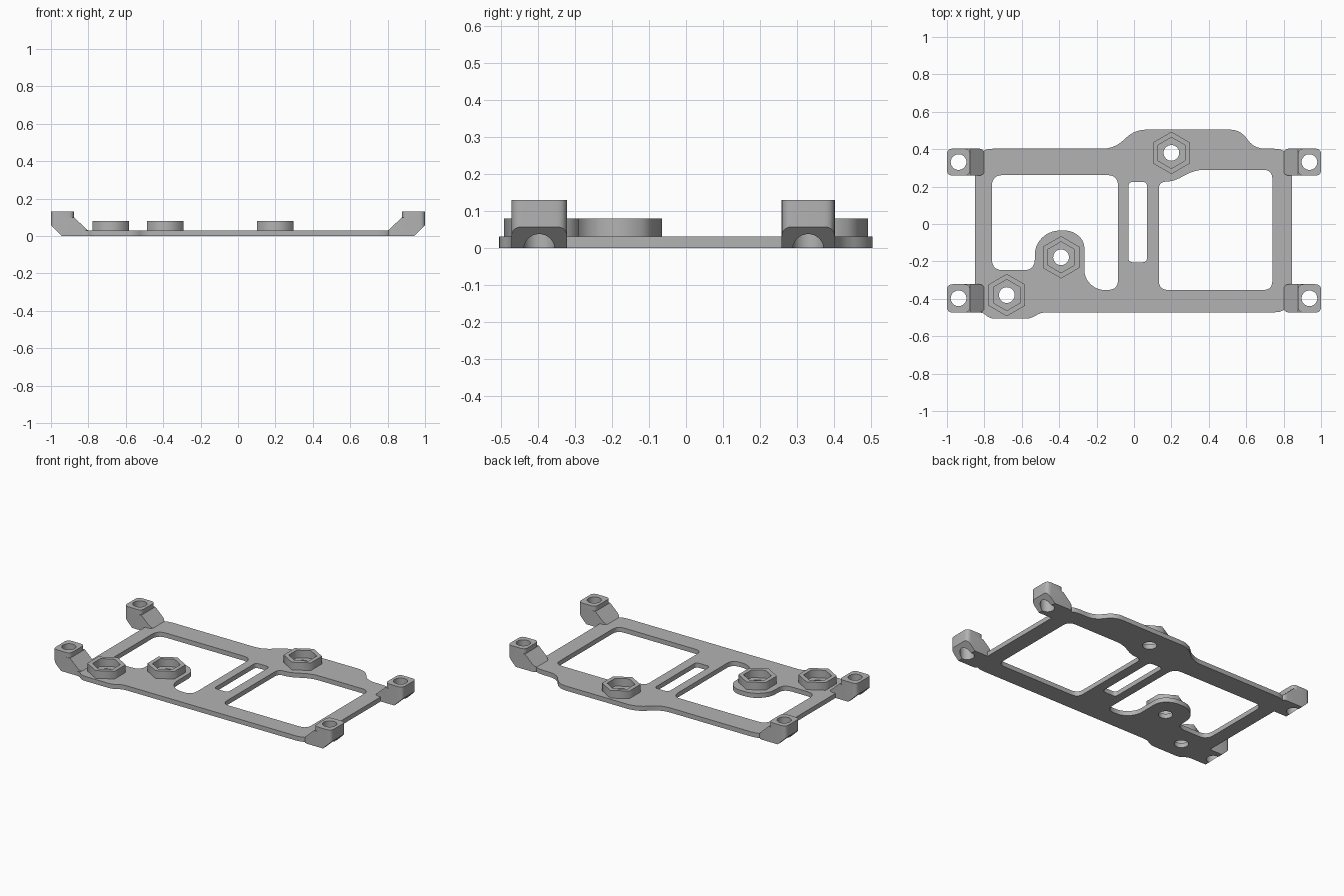
import bpy
import bmesh
from math import cos, sin, pi
from mathutils import Vector

cube = bpy.data.objects.get("Cube")
if cube:
    bpy.data.objects.remove(cube, do_unlink=True)

grey = bpy.data.materials.new("light grey")
grey.use_nodes = True
colour = (0.45, 0.45, 0.45, 1)
grey.diffuse_color = colour
grey.node_tree.nodes["Principled BSDF"].inputs["Base Color"].default_value = colour


def rounded(points, radius, steps=5):
    """Round every corner of a closed outline."""
    out = []
    for i, p in enumerate(points):
        p = Vector(p)
        a = Vector(points[i - 1]) - p
        b = Vector(points[(i + 1) % len(points)]) - p
        r = min(radius, a.length * 0.49, b.length * 0.49)
        start, end = p + a.normalized() * r, p + b.normalized() * r
        for k in range(steps + 1):
            t = k / steps
            out.append(start * (1 - t) ** 2 + p * 2 * t * (1 - t) + end * t * t)
    return out


def ring(centre, radius, sides):
    """Regular polygon with a corner pointing along y."""
    return [(centre[0] + radius * sin(2 * pi * k / sides),
             centre[1] + radius * cos(2 * pi * k / sides)) for k in range(sides)]


def rect(x0, x1, y0, y1):
    return [(x0, y0), (x1, y0), (x1, y1), (x0, y1)]


def slab(name, loops, z0, z1):
    """Extrude an outline with holes from z0 to z1."""
    curve = bpy.data.curves.new(name, "CURVE")
    curve.dimensions = "2D"
    curve.fill_mode = "BOTH"
    curve.extrude = (z1 - z0) / 2
    for loop in loops:
        spline = curve.splines.new("POLY")
        spline.points.add(len(loop) - 1)
        for point, co in zip(spline.points, loop):
            point.co = (co[0], co[1], 0, 1)
        spline.use_cyclic_u = True
    source = bpy.data.objects.new(name + "_outline", curve)
    bpy.context.collection.objects.link(source)
    graph = bpy.context.evaluated_depsgraph_get()
    mesh = bpy.data.meshes.new_from_object(source.evaluated_get(graph))
    bpy.data.objects.remove(source, do_unlink=True)
    bm = bmesh.new()
    bm.from_mesh(mesh)
    bmesh.ops.remove_doubles(bm, verts=bm.verts, dist=0.0002)
    bmesh.ops.translate(bm, verts=bm.verts, vec=(0, 0, (z0 + z1) / 2))
    bmesh.ops.recalc_face_normals(bm, faces=bm.faces)
    return finish(name, bm, mesh)


def finish(name, bm, mesh):
    bm.to_mesh(mesh)
    bm.free()
    mesh.materials.clear()
    mesh.materials.append(grey)
    obj = bpy.data.objects.new(name, mesh)
    bpy.context.collection.objects.link(obj)
    return obj


def smooth(obj):
    bpy.ops.object.select_all(action="DESELECT")
    obj.select_set(True)
    bpy.context.view_layer.objects.active = obj
    bpy.ops.object.shade_smooth_by_angle(angle=0.6)


THICK, HOLE = 0.03, 0.042
bosses = {"back_boss": (0.2, 0.38), "middle_boss": (-0.39, -0.178),
          "front_boss": (-0.68, -0.38)}

# Flat frame with its windows and screw holes
outline = [(-0.85, -0.473), (-0.81, -0.473), (-0.77, -0.506), (-0.55, -0.506),
           (-0.5, -0.473), (0.845, -0.473), (0.845, 0.403), (0.64, 0.403),
           (0.57, 0.505), (0.0, 0.505), (-0.1, 0.403), (-0.85, 0.403)]
left_window = [(-0.76, 0.262), (-0.085, 0.262), (-0.085, -0.353),
               (-0.2, -0.353), (-0.265, -0.29), (-0.265, -0.09),
               (-0.33, -0.035), (-0.45, -0.035), (-0.53, -0.11),
               (-0.53, -0.247), (-0.76, -0.247)]
right_window = [(0.133, 0.225), (0.21, 0.228), (0.33, 0.29), (0.74, 0.29),
                (0.74, -0.353), (0.133, -0.353)]
plate = slab("frame_plate",
             [rounded(outline, 0.1), rounded(left_window, 0.06),
              rounded(right_window, 0.05),
              rounded(rect(-0.03, 0.07, -0.205, 0.225), 0.025)]
             + [ring(c, HOLE, 32) for c in bosses.values()], 0, THICK)
smooth(plate)

# Hexagonal nut pockets
for name, c in bosses.items():
    slab(name, [ring(c, 0.113, 6), ring(c, 0.083, 6)], THICK, 0.08)

# Raised corner feet: a sloping arm with a drilled pad on top
profile = [(0.7, 0), (0.942, 0), (1.1, 0.158), (1.1, 0.1), (0.877, 0.1),
           (0.8, THICK), (0.7, THICK)]
profile = [(0.78, 0), (0.942, 0), (1.0, 0.057), (1.01, 0.057), (1.01, 0.1),
           (0.877, 0.1), (0.802, THICK), (0.78, THICK)]
for side, sx in (("left", 1), ("right", -1)):
    for end, y0, y1 in (("front", -0.473, -0.322), ("back", 0.259, 0.403)):
        name = end + "_" + side
        hole = ring((sx * 0.938, (y0 + y1) / 2), HOLE, 32)
        bm = bmesh.new()
        face = bm.faces.new([bm.verts.new((sx * x, y0 - 0.02, z)) for x, z in profile])
        out = bmesh.ops.extrude_face_region(bm, geom=[face])
        moved = [v for v in out["geom"] if isinstance(v, bmesh.types.BMVert)]
        bmesh.ops.translate(bm, verts=moved, vec=(0, y1 - y0 + 0.04, 0))
        bmesh.ops.recalc_face_normals(bm, faces=bm.faces)
        arm = finish(name + "_arm", bm, bpy.data.meshes.new(name + "_arm"))
        plan = slab(name + "_cutter",
                    [rounded(rect(*sorted((sx * 0.8, sx)), y0, y1), 0.03), hole],
                    -0.1, 0.2)
        mod = arm.modifiers.new("trim", "BOOLEAN")
        mod.operation = "INTERSECT"
        mod.solver = "EXACT"
        mod.object = plan
        bpy.context.view_layer.objects.active = arm
        bpy.ops.object.modifier_apply(modifier=mod.name)
        bpy.data.objects.remove(plan, do_unlink=True)
        smooth(arm)
        pad = slab(name + "_pad",
                   [rounded(rect(*sorted((sx * 0.877, sx)), y0, y1), 0.03), hole],
                   0.1, 0.13)
        smooth(pad)
